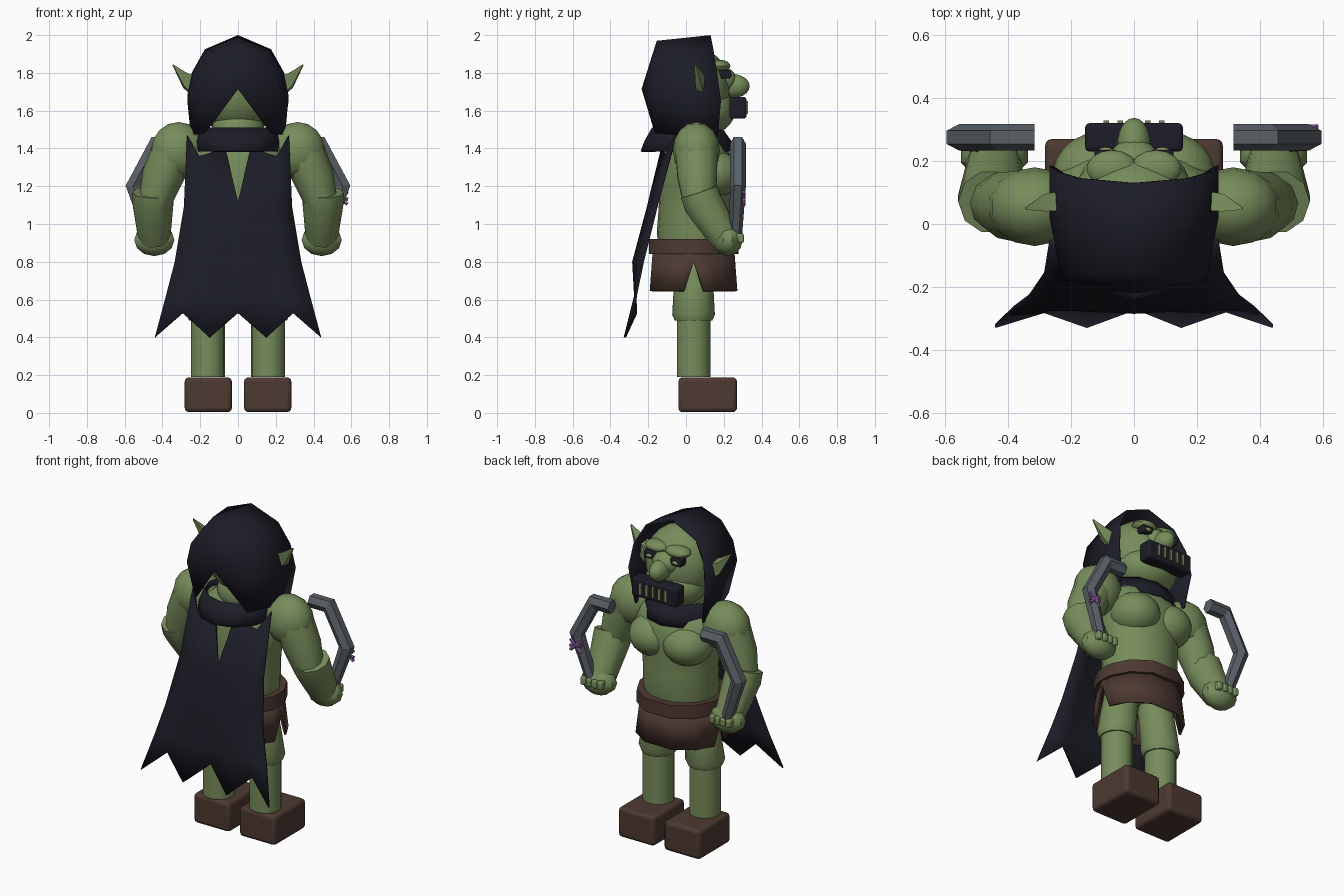
import bpy, bmesh
from math import sin, cos, pi, radians
from mathutils import Vector

if "Cube" in bpy.data.objects:
    bpy.data.objects.remove(bpy.data.objects["Cube"])


def colour(name, rgb):
    m = bpy.data.materials.new(name)
    m.use_nodes = True
    m.diffuse_color = (*rgb, 1)
    m.node_tree.nodes["Principled BSDF"].inputs["Base Color"].default_value = (*rgb, 1)
    return m


SKIN = colour("green skin", (0.185, 0.265, 0.105))
CLOTH = colour("dark cloth", (0.012, 0.012, 0.021))
LEATHER = colour("brown leather", (0.074, 0.041, 0.031))
STEEL = colour("grey steel", (0.1, 0.117, 0.133))
PURPLE = colour("purple binding", (0.26, 0.1, 0.36))
TOOTH = colour("dull tooth", (0.25, 0.27, 0.11))


def finish(name, bm, mat, solid=0, bevel=0, angle=40):
    bmesh.ops.recalc_face_normals(bm, faces=bm.faces)
    me = bpy.data.meshes.new(name)
    bm.to_mesh(me)
    bm.free()
    ob = bpy.data.objects.new(name, me)
    bpy.context.collection.objects.link(ob)
    me.materials.append(mat)
    bpy.ops.object.select_all(action="DESELECT")
    ob.select_set(True)
    bpy.context.view_layer.objects.active = ob
    bpy.ops.object.shade_smooth_by_angle(angle=radians(angle))
    if solid:
        mod = ob.modifiers.new("thickness", "SOLIDIFY")
        mod.thickness = solid
    if bevel:
        mod = ob.modifiers.new("round", "BEVEL")
        mod.width, mod.segments = bevel, 3
    return ob


def loft(name, rings, mat, cap=True, closed=True, extra=None, **kw):
    """Skin a list of equal-length point rings."""
    bm = bmesh.new()
    rows = [[bm.verts.new(p) for p in r] for r in rings]
    n = len(rows[0])
    for a, b in zip(rows, rows[1:]):
        for i in range(n if closed else n - 1):
            j = (i + 1) % n
            bm.faces.new((a[i], a[j], b[j], b[i]))
    if cap:
        bm.faces.new(rows[0])
        bm.faces.new(rows[-1])
    if extra:
        tip = bm.verts.new(extra)
        for a, b in zip(rows[-1], rows[-1][1:]):
            bm.faces.new((a, b, tip))
    return finish(name, bm, mat, **kw)


def oval(z, rx, ry, cy=0.0, n=20):
    return [(rx * cos(2 * pi * i / n), cy + ry * sin(2 * pi * i / n), z) for i in range(n)]


def tube(name, path, radii, mat, sides=12, turn=0.0, **kw):
    """Tapered tube with mitred rings along a path."""
    pts = [Vector(p) for p in path]
    rings = []
    for i, p in enumerate(pts):
        a = (p - pts[i - 1]).normalized() if i else None
        b = (pts[i + 1] - p).normalized() if i + 1 < len(pts) else None
        t = ((a or b) + (b or a)).normalized()
        u = t.cross(Vector((0, 1, 0))).normalized()
        v = u.cross(t)
        widen = 1 / max(0.6, t.dot(a or b))
        spokes = [turn + 2 * pi * k / sides for k in range(sides)]
        rings.append([p + radii[i] * (u * widen * cos(w) + v * sin(w)) for w in spokes])
    return loft(name, rings, mat, **kw)


def ball(name, loc, size, mat, seg=18):
    bm = bmesh.new()
    bmesh.ops.create_uvsphere(bm, u_segments=seg, v_segments=seg // 2 + 1, radius=1)
    for v in bm.verts:
        v.co = Vector([c * s + o for c, s, o in zip(v.co, size, loc)])
    return finish(name, bm, mat)


def box(name, loc, size, mat, bevel=0):
    bm = bmesh.new()
    bmesh.ops.create_cube(bm, size=1)
    for v in bm.verts:
        v.co = Vector([c * s + o for c, s, o in zip(v.co, size, loc)])
    return finish(name, bm, mat, bevel=bevel)


def mirror(half):
    """Complete a left-to-centre row of points."""
    return half + [(-x, y, z) for x, y, z in reversed(half[:-1])]


# Torso, neck and head
loft("torso", [oval(.78, .2, .17, .04), oval(.95, .225, .2, .045), oval(1.08, .225, .195, .05),
               oval(1.2, .24, .19, .05), oval(1.33, .28, .195, .06), oval(1.42, .25, .16, .05),
               oval(1.5, .12, .11, .03)], SKIN, angle=60)
ball("neck", (0, .03, 1.5), (.14, .13, .12), SKIN)
ball("head", (0, .05, 1.71), (.21, .185, .225), SKIN, 24)
ball("jaw", (0, .1, 1.6), (.185, .16, .13), SKIN, 24)
ball("nose", (0, .25, 1.73), (.054, .087, .063), SKIN)
ball("nose_bridge", (0, .19, 1.76), (.085, .08, .07), SKIN)

# Limbs, ears, eyes and weapons on both sides
for s, side in ((1, "left"), (-1, "right")):
    ball(side + "_chest", (s * .115, .145, 1.265), (.145, .145, .125), SKIN, 22)
    box(side + "_boot", (s * .157, .115, .096), (.25, .31, .184), LEATHER, .022)
    tube(side + "_shin", [(s * .16, .04, .19), (s * .16, .04, .6)], [.09, .09], SKIN, 18)
    tube(side + "_thigh", [(s * .16, .04, .49), (s * .16, .04, .52), (s * .145, .04, .645), (s * .11, .04, .84)],
         [.1, .113, .106, .1], SKIN, 12)
    ball(side + "_shoulder", (s * .315, .055, 1.39), (.148, .125, .15), SKIN, 14)
    tube(side + "_upper_arm", [(s * .335, .055, 1.4), (s * .4, .06, 1.25), (s * .445, .07, 1.1)],
         [.118, .11, .085], SKIN, 10)
    tube(side + "_forearm", [(s * .452, .07, 1.17), (s * .45, .09, 1.11), (s * .443, .21, .92)],
         [.106, .108, .085], SKIN, 10)
    ball(side + "_hand", (s * .443, .22, .915), (.112, .08, .085), SKIN, 10)
    for k in range(4):
        box(f"{side}_finger_{k + 1}", (s * (.385 + .038 * k), .284, .925), (.034, .045, .05), SKIN, .01)
    tube(side + "_bent_bar", [(s * .315, .275, 1.425), (s * .435, .275, 1.425), (s * .555, .275, 1.2),
                              (s * .455, .26, .9)], [.042] * 3 + [.034], STEEL, 6, pi / 6, angle=20)
    loft(side + "_ear", [[(s * x, y, z) for x, y, z in ring] for ring in (
        [(.2, .045, 1.77), (.2, .11, 1.76), (.22, .1, 1.66), (.22, .06, 1.67)],
        [(.28, .04, 1.805), (.285, .095, 1.79), (.29, .085, 1.72), (.285, .05, 1.73)],
        [(.342, .045, 1.845), (.345, .052, 1.845), (.346, .052, 1.838), (.343, .045, 1.838)])], SKIN, angle=30)
    box(side + "_eye_socket", (s * .09, .205, 1.792), (.072, .06, .045), CLOTH, .006)
    ball(side + "_eye", (s * .09, .234, 1.79), (.022, .01, .012), TOOTH, 10)
    ball(side + "_brow", (s * .07, .175, 1.837), (.08, .06, .033), SKIN, 14)

# Purple binding on one bar
for k, (x, z) in enumerate(((.035, .035), (-.035, .03), (.038, -.005))):
    tube(f"binding_{k + 1}", [(.545 - x, .306, 1.135 - z), (.545 + x, .306, 1.135 + z)], [.01] * 2, PURPLE, 5)

# Toothed mask
box("mask", (0, .275, 1.615), (.31, .09, .115), CLOTH, .014)
for k in range(5):
    box(f"tooth_{k + 1}", (-.088 + .044 * k, .321, 1.617), (.017, .016, .07), TOOTH)

# Belt and side-slit skirt share one faceted outline
ANGLES = [0, 13, 40, 70]
ANGLES += [180 - a for a in reversed(ANGLES)]
ANGLES += [a + 180 for a in ANGLES[1:-1]]


def band(z, rx, ry, slit=None):
    return [(rx * cos(radians(a)), .04 + ry * sin(radians(a)), slit if slit and a % 180 == 0 else z)
            for a in ANGLES]


loft("belt", [band(.84, .262, .252), band(.92, .257, .252)], LEATHER)
loft("skirt", [band(.86, .243, .23), band(.645, .272, .247, .8)], LEATHER, cap=False, solid=.012)

# Collar around the neck
loft("collar", [oval(1.385, .225, .245, .005, 12), oval(1.44, .225, .23, .01, 12), oval(1.51, .2, .185, .005, 12)],
     CLOTH, cap=False, solid=.012)

# Hood: front arch, middle arch, back arch, and a notched back panel
front = [(.235, .165, 1.43), (.268, .185, 1.65), (.245, .165, 1.8), (.175, .145, 1.925), (0, .13, 2)]
middle = [(.25, .03, 1.47), (.268, .02, 1.68), (.24, .01, 1.81), (.17, 0, 1.92), (0, -.01, 1.985)]
back = [(.18, -.165, 1.48), (.23, -.175, 1.69), (.205, -.17, 1.81), (.13, -.16, 1.92), (0, -.155, 1.97)]
loft("hood", [mirror(front), mirror(middle), mirror(back)], CLOTH, cap=False, closed=False,
     extra=(0, -.235, 1.715), solid=.01, angle=75)

# Cape: columns flare by height and end in a ragged hem
HEIGHTS = (1.47, 1.1, .8, .53, .4)


def at(z, values):
    for i in range(4):
        if z >= HEIGHTS[i + 1] or i == 3:
            t = (HEIGHTS[i] - z) / (HEIGHTS[i] - HEIGHTS[i + 1])
            return values[i] + (values[i + 1] - values[i]) * t


def cape_point(f, z):
    edge = at(z, (-.06, -.16, -.235, -.29, -.33))
    mid = at(z, (-.12, -.205, -.285, -.27, -.33))
    return (f * at(z, (.27, .285, .335, .405, .44)), mid + (edge - mid) * f * f, z)


def cape_row(heights, columns=(1, .67, .34, 0)):
    return mirror([cape_point(f, z) for f, z in zip(columns, heights)])


loft("cape", [cape_row((1.47, 1.36, 1.4, 1.12), (1, .75, .25, 0)), cape_row([1.09] * 4), cape_row([.8] * 4),
              cape_row([.62] * 4), cape_row((.4, .53, .4, .53), (1, .72, .34, 0))],
     CLOTH, cap=False, closed=False, solid=.012)
